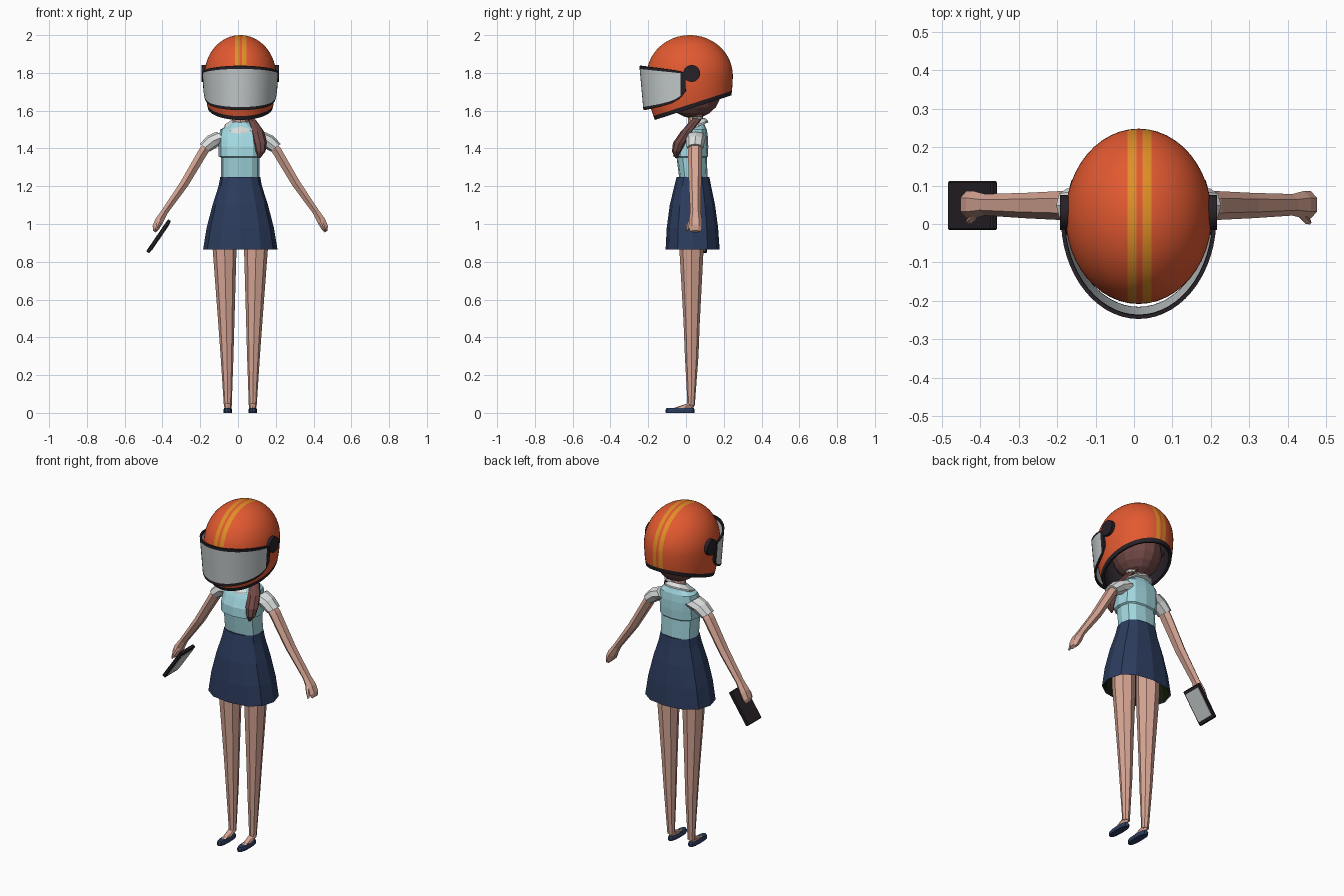
import bpy, bmesh
from math import sin, cos, pi, radians, copysign
from mathutils import Vector, Matrix

cube = bpy.data.objects.get("Cube")
if cube:
    bpy.data.objects.remove(cube)

CX = 0.012  # body centre line


def material(name, r, g, b):
    m = bpy.data.materials.new(name)
    m.use_nodes = True
    m.diffuse_color = (r, g, b, 1)
    node = next(n for n in m.node_tree.nodes if n.type == 'BSDF_PRINCIPLED')
    node.inputs["Base Color"].default_value = (r, g, b, 1)
    node.inputs["Roughness"].default_value = 0.7
    return m


ORANGE = material("helmet orange", .76, .1, .03)
YELLOW = material("stripe yellow", .76, .27, .02)
BLACK = material("trim black", .02, .015, .02)
GREY = material("visor grey", .56, .6, .6)
SKIN = material("skin", .68, .38, .3)
CYAN = material("shirt cyan", .36, .68, .74)
WHITE = material("cuff white", .72, .75, .74)
NAVY = material("skirt navy", .025, .045, .11)
HAIR = material("hair brown", .16, .065, .06)
LINING = material("skirt lining", .006, .01, .003)


def finish(name, bm, *mats):
    bmesh.ops.recalc_face_normals(bm, faces=bm.faces)
    mesh = bpy.data.meshes.new(name)
    bm.to_mesh(mesh)
    bm.free()
    for m in mats:
        mesh.materials.append(m)
    ob = bpy.data.objects.new(name, mesh)
    bpy.context.collection.objects.link(ob)
    return ob


def smooth(ob, angle=35):
    bpy.ops.object.select_all(action='DESELECT')
    ob.select_set(True)
    bpy.context.view_layer.objects.active = ob
    for mod in list(ob.modifiers):
        bpy.ops.object.modifier_apply(modifier=mod.name)
    bpy.ops.object.shade_smooth_by_angle(angle=radians(angle))


def loft(name, rings, mat, sides=8, side=1, lean=0, square=1, shear=0, caps=True):
    """Rings are (x, y, z, half width, half depth); lean turns them about y."""
    bm = bmesh.new()
    loops = []
    for x, y, z, rx, ry in rings:
        loop = []
        for i in range(sides):
            a = 2 * pi * i / sides - pi / 2
            u, v = (copysign(abs(f) ** square, f) if abs(f) > 1e-6 else 0
                    for f in (cos(a), sin(a)))
            loop.append(bm.verts.new((CX + side * (x + rx * u * cos(lean)), y + ry * v,
                                      z - rx * u * sin(lean) + shear * ry * v)))
        loops.append(loop)
    for lo, hi in zip(loops, loops[1:]):
        for i in range(sides):
            j = (i + 1) % sides
            bm.faces.new((lo[i], lo[j], hi[j], hi[i]))
    if caps:
        bm.faces.new(loops[0])
        bm.faces.new(loops[-1])
    return finish(name, bm, mat)


def band(z, half_width, front, back):
    return (0, (front + back) / 2, z, half_width, (back - front) / 2)


# Helmet shell: egg shape cut by a tilted plane, striped over the crown
bm = bmesh.new()
bmesh.ops.create_uvsphere(bm, u_segments=48, v_segments=32, radius=1)
for v in bm.verts:
    v.co = Vector((CX + v.co.x * .19, .02 + v.co.y * .228,
                   1.785 + v.co.z * (.215 if v.co.z > 0 else .4)))


def cut(point, normal, clear=False):
    bmesh.ops.bisect_plane(bm, geom=bm.verts[:] + bm.edges[:] + bm.faces[:], dist=1e-5,
                           plane_co=point, plane_no=normal, clear_outer=clear)


down = Vector((0, .131, -.408)).normalized()
hem = Vector((0, -.183, 1.545))
cut(hem, down, True)
cut(hem - down * .022, down)
stripes = [(-.017, .007), (.022, .046)]
for pair in stripes:
    for x in pair:
        cut((x, 0, 0), (1, 0, 0))
for f in bm.faces:
    c = f.calc_center_median()
    if (c - hem).dot(down) > -.022:
        f.material_index = 2
    elif c.z > 1.7 and any(a < c.x < b for a, b in stripes):
        f.material_index = 1
helmet = finish("helmet", bm, ORANGE, YELLOW, BLACK)
mod = helmet.modifiers.new("thickness", 'SOLIDIFY')
mod.thickness, mod.offset = .014, -1
mod.material_offset = mod.material_offset_rim = 2
smooth(helmet)

# Visor: curved sheet with a dark frame
bm = bmesh.new()
rows = [0, .07, .25, .5, .75, .93, 1]
cols = 28
grid = []
for i in range(cols + 1):
    th = radians(85) * (2 * i / cols - 1)
    k = 1 - cos(th)
    top = 1.838 - .035 * k - .03 * k ** 14
    low = 1.603 + .05 * k + .05 * k ** 4 + .06 * k ** 12
    line = []
    for t in rows:
        z = low + (top - low) * t
        s = 1 - .35 * (1.838 - z)
        line.append(bm.verts.new((CX + .2 * s * sin(th), .02 - .262 * s * cos(th), z)))
    grid.append(line)
for i in range(cols):
    for j in range(len(rows) - 1):
        f = bm.faces.new((grid[i][j], grid[i + 1][j], grid[i + 1][j + 1], grid[i][j + 1]))
        f.material_index = int(i in (0, cols - 1) or j in (0, len(rows) - 2))
visor = finish("visor", bm, GREY, BLACK)
mod = visor.modifiers.new("thickness", 'SOLIDIFY')
mod.thickness, mod.offset = .01, 0
smooth(visor)

# Visor hinges
for side, label in ((1, "left"), (-1, "right")):
    bm = bmesh.new()
    bmesh.ops.create_cone(bm, segments=20, radius1=.045, radius2=.045, depth=.034, cap_ends=True,
                          matrix=Matrix.Translation((CX + side * .187, .03, 1.797))
                          @ Matrix.Rotation(pi / 2, 4, 'Y'))
    smooth(finish(label + "_visor_hinge", bm, BLACK))

# Head, neck and ponytail
bm = bmesh.new()
bmesh.ops.create_uvsphere(bm, u_segments=14, v_segments=10, radius=1)
bmesh.ops.transform(bm, verts=bm.verts, matrix=Matrix.Translation((CX, .04, 1.7))
                    @ Matrix.Diagonal((.125, .145, .14, 1)))
finish("hair", bm, HAIR)
loft("neck", [(0, .055, 1.5, .04, .04), (0, .045, 1.62, .04, .04)], SKIN)
loft("ponytail", [(.04, .075, 1.58, .015, .02), (.065, .05, 1.545, .022, .025),
                  (.09, .005, 1.49, .036, .032), (.105, -.035, 1.43, .036, .034),
                  (.108, -.05, 1.385, .026, .024), (.1, -.052, 1.35, .006, .006)], HAIR)
loft("hair_tie", [(.05, .064, 1.556, .025, .027), (.06, .056, 1.57, .025, .027)], WHITE)

# Shirt with a cropped upper layer, and collar
loft("shirt", [band(1.235, .103, -.035, .115), band(1.352, .103, -.05, .11),
               band(1.358, .114, -.068, .116), band(1.41, .114, -.064, .118),
               band(1.46, .113, -.04, .116), band(1.5, .106, -.015, .11),
               band(1.52, .068, .0, .1), band(1.54, .045, .015, .095)],
     CYAN, sides=12, square=.75)
loft("collar", [band(1.508, .088, -.032, .118), band(1.518, .086, -.03, .117),
                band(1.545, .048, .008, .098)], WHITE, sides=10, shear=.4)

# Skirt with a dark lining
loft("skirt", [band(.865, .197, -.108, .178), band(.98, .178, -.102, .17),
               band(1.1, .147, -.086, .154), band(1.2, .115, -.062, .133),
               band(1.248, .106, -.05, .124)], NAVY, sides=12, square=.85, caps=False)
loft("skirt_waist", [band(1.24, .1, -.045, .12), band(1.246, .1, -.045, .12)], NAVY,
     sides=12, square=.85)
loft("skirt_lining", [band(.867, .193, -.105, .175), band(.98, .174, -.099, .167),
                      band(1.1, .142, -.082, .15)], LINING, sides=12, square=.85)
bm = bmesh.new()
bm.from_mesh(bpy.data.objects["skirt_lining"].data)
bmesh.ops.delete(bm, geom=[f for f in bm.faces if f.calc_center_median().z < .87], context='FACES')
bm.to_mesh(bpy.data.objects["skirt_lining"].data)
bm.free()

# Limbs
for side, label in ((1, "left"), (-1, "right")):
    def limb(part, rings, mat, **options):
        loft(label + "_" + part, rings, mat, side=side, **options)

    limb("sleeve", [(.088, .052, 1.462, .046, .056), (.14, .05, 1.442, .042, .05),
                    (.187, .048, 1.404, .034, .044)], WHITE, lean=-.62)
    limb("arm", [(.16, .048, 1.43, .027, .036), (.195, .048, 1.385, .029, .038),
                 (.295, .048, 1.215, .026, .033), (.4, .05, 1.065, .02, .028),
                 (.43, .05, 1.015, .026, .036), (.448, .05, .98, .022, .036),
                 (.455, .05, .96, .01, .026)], SKIN, sides=6, lean=-.6)
    limb("thumb", [(.418, .03, 1.03, .012, .012), (.435, .012, .995, .011, .012),
                   (.445, .005, .965, .006, .006)], SKIN, sides=5, lean=-.6)
    limb("leg", [(.066, .027, .04, .021, .02), (.067, .028, .1, .024, .023),
                 (.07, .03, .3, .034, .036), (.074, .03, .48, .043, .043),
                 (.083, .029, .865, .063, .064), (.083, .029, 1.0, .063, .064)], SKIN)
    limb("foot", [(.066, -.025, .018, .018, .062), (.066, .0, .034, .019, .042),
                  (.066, .027, .05, .021, .02)], SKIN)
    limb("shoe", [(.066, -.031, 0, .022, .076), (.066, -.031, .016, .023, .077),
                  (.066, -.031, .025, .019, .072)], NAVY, sides=12, square=.75)

# Phone in the right hand, screen facing the body
tilt = Matrix.Translation((-.42, .048, .935)) @ Matrix.Rotation(.6, 4, 'Y')
for name, size, shift, mat in (("phone", (.02, .127, .205), 0, BLACK),
                               ("phone_screen", (.004, .105, .165), .011, GREY)):
    bm = bmesh.new()
    bmesh.ops.create_cube(bm, size=1, matrix=tilt @ Matrix.Translation((shift, 0, 0))
                          @ Matrix.Diagonal((*size, 1)))
    if not shift:
        bmesh.ops.bevel(bm, geom=bm.edges[:], offset=.004, segments=1, affect='EDGES')
    finish(name, bm, mat)
